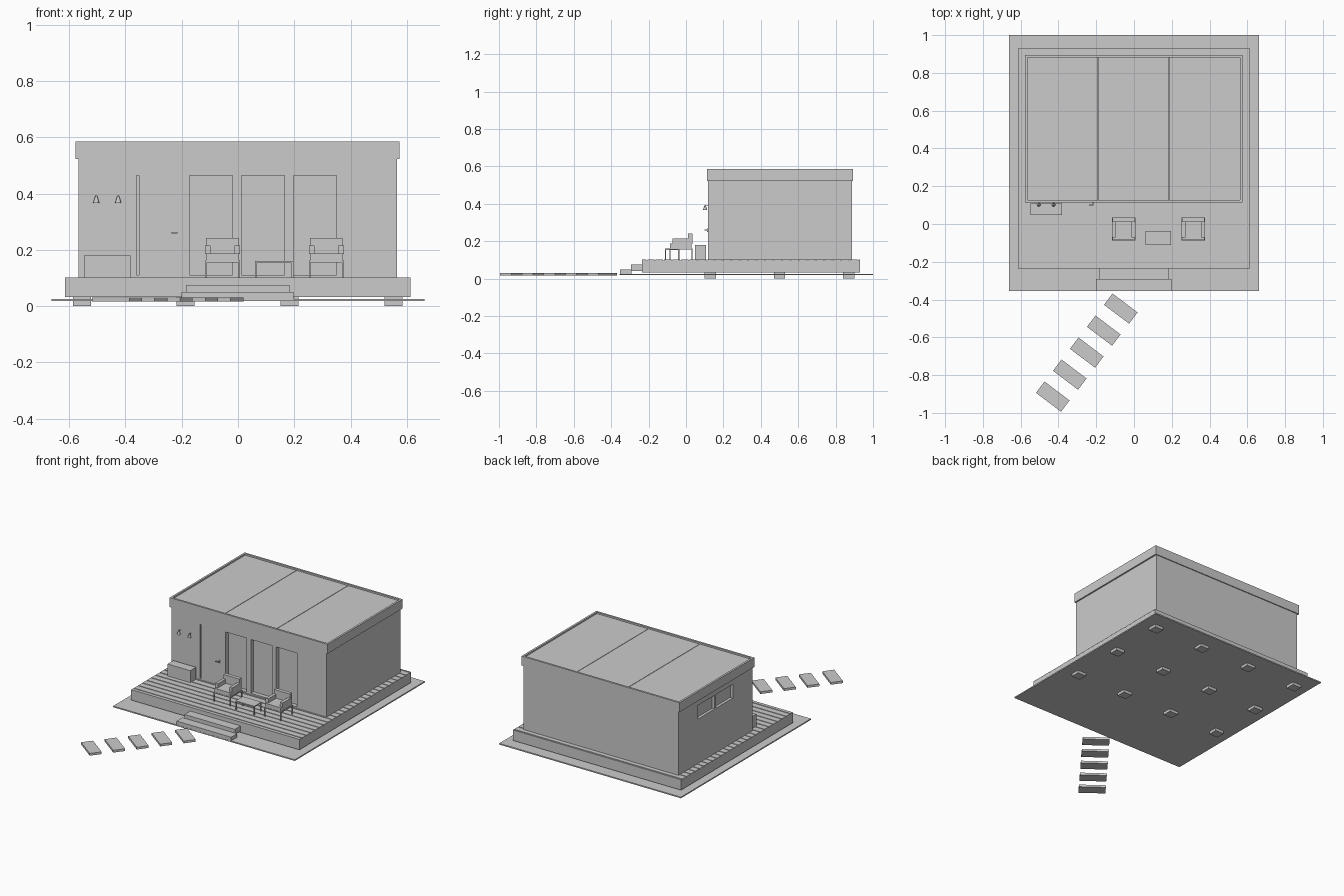
import bpy, bmesh, math
from mathutils import Matrix

if "Cube" in bpy.data.objects:
    bpy.data.objects.remove(bpy.data.objects["Cube"])

grey = bpy.data.materials.new("light_grey")
grey.diffuse_color = (0.6, 0.6, 0.6, 1)
grey.use_nodes = True
grey.node_tree.nodes["Principled BSDF"].inputs["Base Color"].default_value = grey.diffuse_color


def boxes(name, spans, offset=(0, 0, 0)):
    """One object made of boxes, each given as (x0, x1, y0, y1, z0, z1)."""
    bm = bmesh.new()
    for x0, x1, y0, y1, z0, z1 in spans:
        mat = Matrix.Translation(((x0 + x1) / 2, (y0 + y1) / 2, (z0 + z1) / 2))
        mat = mat @ Matrix.Diagonal((x1 - x0, y1 - y0, z1 - z0, 1))
        bmesh.ops.create_cube(bm, size=1, matrix=mat)
    mesh = bpy.data.meshes.new(name)
    bm.to_mesh(mesh)
    bm.free()
    mesh.materials.append(grey)
    obj = bpy.data.objects.new(name, mesh)
    obj.location = offset
    bpy.context.collection.objects.link(obj)
    return obj


def legs(x0, x1, y0, y1, z0, z1, t=0.006):
    """Four thin legs at the corners of a rectangle."""
    return [(x, x + t, y, y + t, z0, z1) for x in (x0, x1 - t) for y in (y0, y1 - t)]


def ring(x0, x1, y0, y1, z0, z1, t):
    """Four bars round a rectangle."""
    return [(x0, x1, y0, y0 + t, z0, z1), (x0, x1, y1 - t, y1, z0, z1),
            (x0, x0 + t, y0 + t, y1 - t, z0, z1), (x1 - t, x1, y0 + t, y1 - t, z0, z1)]


# Ground plate and the footings beneath it
boxes("ground_plate", [(-0.663, 0.663, -0.355, 1.0, 0.018, 0.026)])
boxes("footings", [(x - 0.032, x + 0.032, y - 0.03, y + 0.03, 0, 0.034)
                   for x in (-0.555, -0.186, 0.183, 0.552) for y in (0.13, 0.5, 0.87)])

# Deck base with boards separated by narrow gaps
DX0, DX1, DY0, DY1 = -0.615, 0.613, -0.235, 0.93
boxes("deck_base", [(DX0, DX1, DY0, DY1, 0.032, 0.096)])
edges = [DY0 - 0.003] + [-0.21 + 0.0452 * k for k in range(26)
                         if -0.21 + 0.0452 * k < DY1 - 0.01] + [DY1 + 0.003]
boxes("deck_boards", [(DX0, DX1, a + 0.003, b - 0.003, 0.096, 0.101)
                      for a, b in zip(edges, edges[1:])])

# Entrance steps
boxes("upper_step", [(-0.185, 0.183, -0.294, -0.235, 0.04, 0.075)])
boxes("lower_step", [(-0.2, 0.198, -0.354, -0.292, 0.024, 0.05)])

# Stepping stones leading away diagonally
for i in range(5):
    stone = boxes("stepping_stone", [(-0.083, 0.083, -0.0375, 0.0375, 0.016, 0.031)])
    stone.location = (-0.07 - 0.09 * i, -0.448 - 0.1165 * i, 0)
    stone.rotation_euler.z = math.radians(-37)

# House walls with recessed windows and door gap
FRONT = 0.117
walls = boxes("house_walls", [(-0.567, 0.565, FRONT, 0.888, 0.1, 0.53)])
recesses = [(x, x + 0.153, FRONT - 0.05, FRONT + 0.028, 0.11, 0.465)
            for x in (-0.172, 0.012, 0.197)]
recesses.append((-0.36, -0.352, FRONT - 0.05, FRONT + 0.028, 0.11, 0.465))
recesses += [(-0.62, -0.549, y, y + 0.175, 0.395, 0.485) for y in (0.322, 0.512)]
cutter = boxes("opening_cutter", recesses)
cutter.hide_render = True
cutter.hide_viewport = True
cut = walls.modifiers.new("openings", 'BOOLEAN')
cut.operation = 'DIFFERENCE'
cut.solver = 'EXACT'
cut.object = cutter

# Roof: raised rim and three panels
RX0, RX1, RY0, RY1 = -0.578, 0.575, 0.113, 0.894
boxes("roof_rim", ring(RX0, RX1, RY0, RY1, 0.523, 0.585, 0.013))
w = (RX1 - RX0 - 0.026) / 3
boxes("roof_panels", [(RX0 + 0.013 + w * i + (0.0015 if i else 0),
                       RX0 + 0.013 + w * (i + 1) - (0.0015 if i < 2 else 0),
                       RY0 + 0.013, RY1 - 0.013, 0.526, 0.575) for i in range(3)])

# Door handle
boxes("door_handle", [(-0.219, -0.214, FRONT - 0.005, FRONT + 0.002, 0.25, 0.268),
                      (-0.219, -0.215, FRONT - 0.015, FRONT - 0.004, 0.258, 0.263),
                      (-0.237, -0.215, FRONT - 0.018, FRONT - 0.013, 0.258, 0.263)])

# Wall lamps: conical shades on short arms
for x in (-0.504, -0.426):
    bpy.ops.mesh.primitive_cone_add(vertices=16, radius1=0.011, radius2=0.003, depth=0.026,
                                    location=(x, 0.102, 0.38))
    shade = bpy.context.object
    shade.name = "lamp_shade"
    shade.data.materials.append(grey)
    bpy.ops.object.shade_smooth_by_angle()
    boxes("lamp_arm", [(x - 0.002, x + 0.002, 0.1, FRONT + 0.002, 0.387, 0.392)])

# Storage chest by the wall
boxes("storage_chest", [(-0.548, -0.382, 0.048, 0.108, 0.1, 0.18)])

# Two armchairs
for x in (-0.055, 0.314):
    boxes("chair_frame", legs(-0.062, 0.062, -0.088, 0.035, 0.1, 0.157)
          + ring(-0.062, 0.062, -0.088, 0.035, 0.155, 0.162, 0.006), (x, 0, 0))
    boxes("chair_seat", [(-0.058, 0.058, -0.086, 0.03, 0.16, 0.188)], (x, 0, 0))
    boxes("chair_arms", [(s * 0.052 - 0.01, s * 0.052 + 0.01, -0.072, 0.012, 0.186, 0.215)
                         for s in (-1, 1)], (x, 0, 0))
    boxes("chair_back", [(-0.058, 0.058, 0.01, 0.034, 0.186, 0.242)], (x, 0, 0))

# Low table
boxes("table_top", [(0.06, 0.197, -0.112, -0.036, 0.154, 0.161)])
boxes("table_legs", legs(0.06, 0.197, -0.112, -0.036, 0.1, 0.156))
